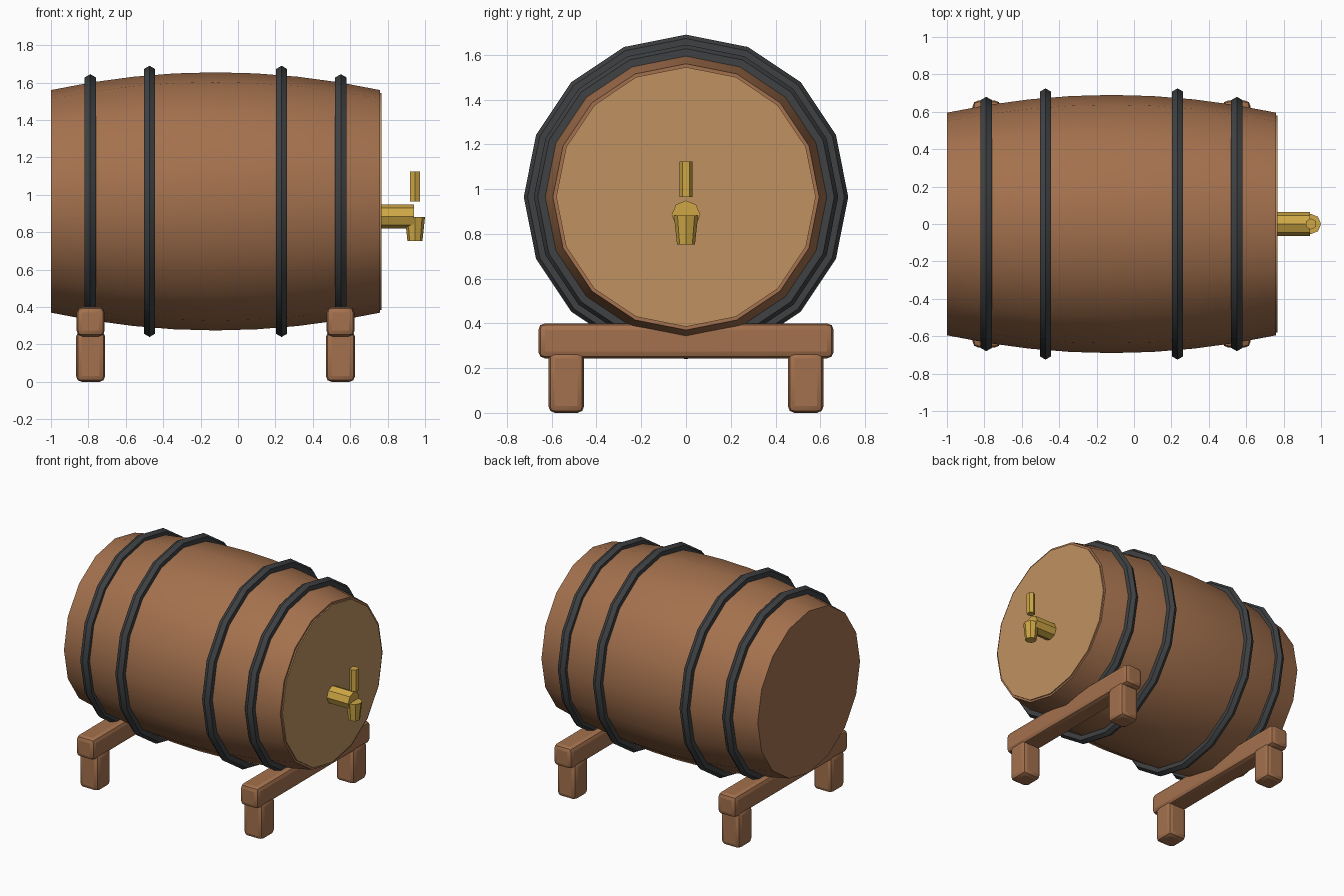
import bpy
import bmesh
from math import pi, radians

cube = bpy.data.objects.get("Cube")
if cube:
    bpy.data.objects.remove(cube, do_unlink=True)

MID_X, AXIS_Z, SIDES = -0.12, 0.965, 16


def material(name, rgb):
    mat = bpy.data.materials.new(name)
    mat.use_nodes = True
    color = (*rgb, 1)
    mat.diffuse_color = color
    mat.node_tree.nodes["Principled BSDF"].inputs["Base Color"].default_value = color
    return mat


wood = material("brown wood", (0.37, 0.165, 0.075))
pale_wood = material("pale wood", (0.52, 0.285, 0.12))
iron = material("dark iron", (0.05, 0.053, 0.056))
brass = material("brass", (0.62, 0.39, 0.06))


def finish(obj, name, mat):
    obj.name = name
    obj.data.materials.append(mat)
    bpy.ops.object.select_all(action="DESELECT")
    obj.select_set(True)
    bpy.context.view_layer.objects.active = obj
    bpy.ops.object.transform_apply(location=False, rotation=True, scale=True)
    bpy.ops.object.shade_smooth_by_angle(angle=radians(30))
    return obj


def cylinder(name, mat, sides, r_low, r_high, length, loc, along_x=False):
    bpy.ops.mesh.primitive_cone_add(vertices=sides, radius1=r_low, radius2=r_high,
                                    depth=length, location=loc,
                                    rotation=(pi / 2, 0, pi / 2) if along_x else (0, 0, 0))
    return finish(bpy.context.object, name, mat)


def block(name, size, loc):
    bpy.ops.mesh.primitive_cube_add(size=1, location=loc)
    obj = bpy.context.object
    obj.scale = size
    finish(obj, name, wood)
    bevel = obj.modifiers.new("rounded edges", "BEVEL")
    bevel.width, bevel.segments = 0.03, 2
    bpy.ops.object.modifier_apply(modifier=bevel.name)
    bpy.ops.object.shade_smooth_by_angle(angle=radians(40))


# Bulging barrel body: a stack of rings along x, closed at both ends
bm = bmesh.new()
rings = []
for i in range(9):
    t = i / 4 - 1
    ring = bmesh.ops.create_circle(bm, segments=SIDES, radius=0.69 - 0.095 * t * t)["verts"]
    for v in ring:
        v.co = (MID_X + 0.88 * t, v.co.x, AXIS_Z + v.co.y)
    rings.append(ring)
for a, b in zip(rings, rings[1:]):
    for j in range(SIDES):
        k = (j + 1) % SIDES
        bm.faces.new((a[j], a[k], b[k], b[j]))
bm.faces.new(rings[0])
bm.faces.new(rings[-1])
bmesh.ops.recalc_face_normals(bm, faces=bm.faces)
mesh = bpy.data.meshes.new("barrel_body")
bm.to_mesh(mesh)
bm.free()
barrel = bpy.data.objects.new("barrel_body", mesh)
bpy.context.collection.objects.link(barrel)
finish(barrel, "barrel_body", wood)

# Lid on the tap end
cylinder("barrel_lid", pale_wood, SIDES, 0.58, 0.58, 0.03, (0.753, 0, AXIS_Z), True)

# Iron hoops
for offset, radius in ((0.67, 0.645), (0.353, 0.69)):
    for side, label in ((-1, "rear"), (1, "tap_end")):
        bpy.ops.mesh.primitive_torus_add(major_segments=SIDES, minor_segments=6,
                                         major_radius=radius, minor_radius=0.035,
                                         location=(MID_X + side * offset, 0, AXIS_Z),
                                         rotation=(0, pi / 2, 0))
        place = "outer" if offset > 0.5 else "inner"
        finish(bpy.context.object, f"{label}_{place}_hoop", iron)

# Brass tap: pipe, spout and handle
cylinder("tap_pipe", brass, 8, 0.064, 0.064, 0.2, (0.842, 0, 0.885), True)
cylinder("tap_spout", brass, 8, 0.04, 0.054, 0.13, (0.946, 0, 0.817))
cylinder("tap_handle", brass, 6, 0.03, 0.03, 0.16, (0.946, 0, 1.044))

# Stand: two cross beams with a pair of legs each
for side, label in ((-1, "rear"), (1, "tap_end")):
    x = MID_X + side * 0.668
    block(f"{label}_beam", (0.15, 1.32, 0.157), (x, 0, 0.322))
    for y, hand in ((-0.535, "front"), (0.535, "back")):
        block(f"{label}_{hand}_leg", (0.155, 0.16, 0.272), (x, y, 0.136))
